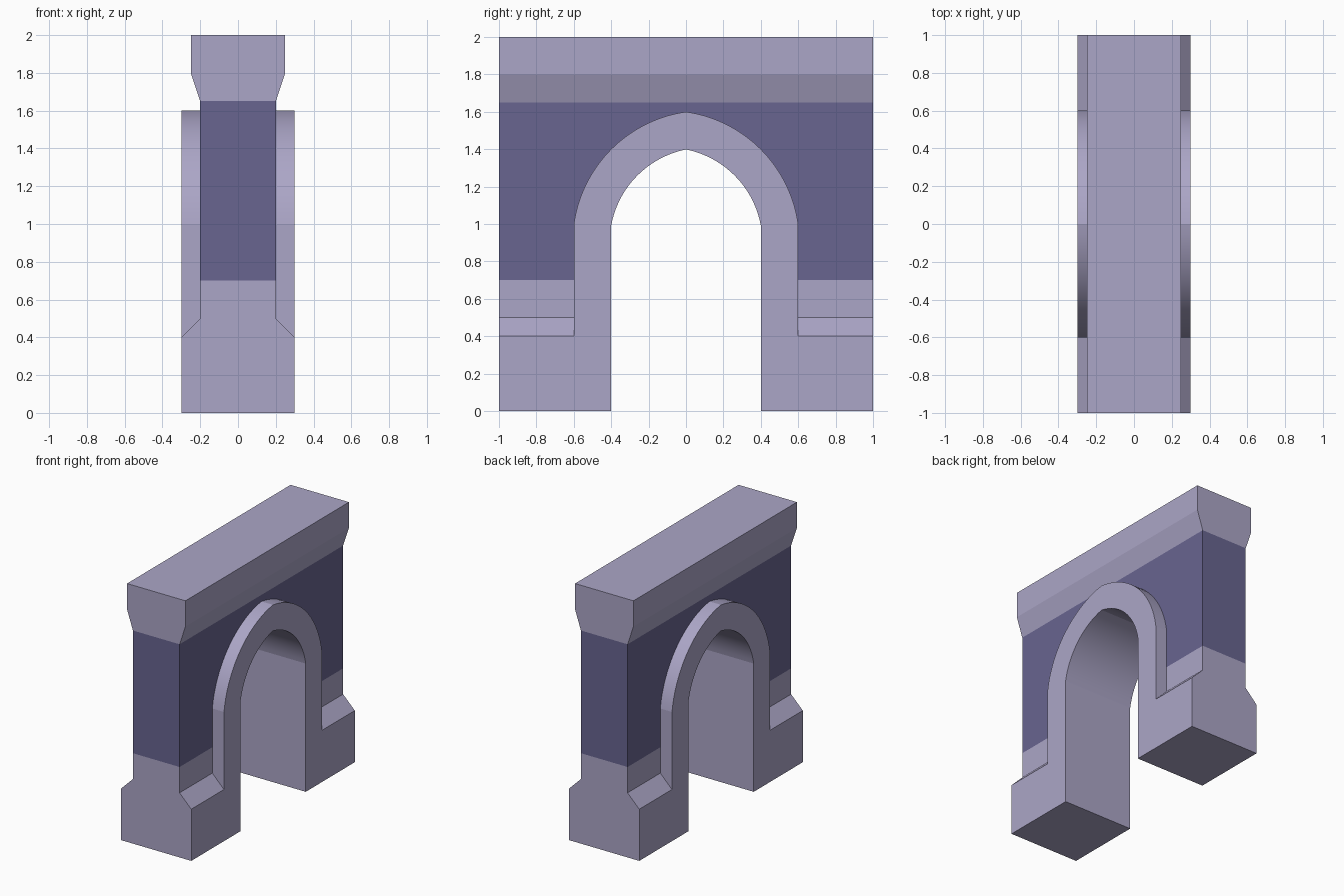
import bpy, bmesh, math

if "Cube" in bpy.data.objects:
    bpy.data.objects.remove(bpy.data.objects["Cube"])


def material(name, rgb):
    m = bpy.data.materials.new(name)
    m.diffuse_color = (*rgb, 1)
    m.use_nodes = True
    m.node_tree.nodes["Principled BSDF"].inputs["Base Color"].default_value = m.diffuse_color
    return m


stone = material("pale_stone", (0.41, 0.38, 0.57))
panel = material("dark_panel", (0.14, 0.13, 0.28))


def finish(name, bm, mats):
    bmesh.ops.recalc_face_normals(bm, faces=bm.faces)
    me = bpy.data.meshes.new(name)
    bm.to_mesh(me)
    bm.free()
    for m in mats:
        me.materials.append(m)
    ob = bpy.data.objects.new(name, me)
    bpy.context.collection.objects.link(ob)
    return ob


def arch_solid(name, half_width, radius, bottom, depth, offset=0.1, spring=0.9, steps=18):
    """Pointed arch outline from two arcs, extruded along x."""
    a0 = math.acos((half_width + offset) / radius)
    a1 = math.acos(offset / radius)
    angles = [a0 + (a1 - a0) * i / steps for i in range(steps + 1)]
    right = [(half_width, bottom)] + [
        (radius * math.cos(a) - offset, spring + radius * math.sin(a)) for a in angles]
    right[-1] = (0.0, right[-1][1])
    outline = right + [(-y, z) for y, z in reversed(right[:-1])]
    bm = bmesh.new()
    face = bm.faces.new([bm.verts.new((-depth, y, z)) for y, z in outline])
    out = bmesh.ops.extrude_face_region(bm, geom=[face])
    moved = [v for v in out["geom"] if isinstance(v, bmesh.types.BMVert)]
    bmesh.ops.translate(bm, verts=moved, vec=(2 * depth, 0, 0))
    return finish(name, bm, [stone])


# Wall: plinth, sloped ledge, dark panel and flared cornice stacked as rings
levels = [(0.3, 0), (0.3, 0.4), (0.2, 0.5), (0.2, 0.7),
          (0.2, 1.65), (0.25, 1.8), (0.25, 2)]
bm = bmesh.new()
rings = [[bm.verts.new((sx * x, sy, z)) for sx, sy in ((-1, -1), (1, -1), (1, 1), (-1, 1))]
         for x, z in levels]
for k in range(len(rings) - 1):
    for i in range(4):
        j = (i + 1) % 4
        f = bm.faces.new((rings[k][i], rings[k][j], rings[k + 1][j], rings[k + 1][i]))
        f.material_index = 1 if k == 3 else 0
bm.faces.new(rings[0])
bm.faces.new(rings[-1])
wall = finish("arched_wall", bm, [stone, panel])

# Raised arch surround joined on, then the opening cut through
surround = arch_solid("arch_surround", 0.6, math.sqrt(0.5), 0.0, 0.3)
opening = arch_solid("arch_opening", 0.4, 0.5085, -0.1, 0.5)

bpy.context.view_layer.objects.active = wall
wall.select_set(True)
for tool, op in ((surround, 'UNION'), (opening, 'DIFFERENCE')):
    mod = wall.modifiers.new(tool.name, 'BOOLEAN')
    mod.operation = op
    mod.solver = 'EXACT'
    mod.object = tool
    bpy.ops.object.modifier_apply(modifier=mod.name)
    bpy.data.objects.remove(tool)

# Smooth arcs with crisp edges elsewhere
bpy.ops.object.shade_smooth_by_angle(angle=math.radians(7))
